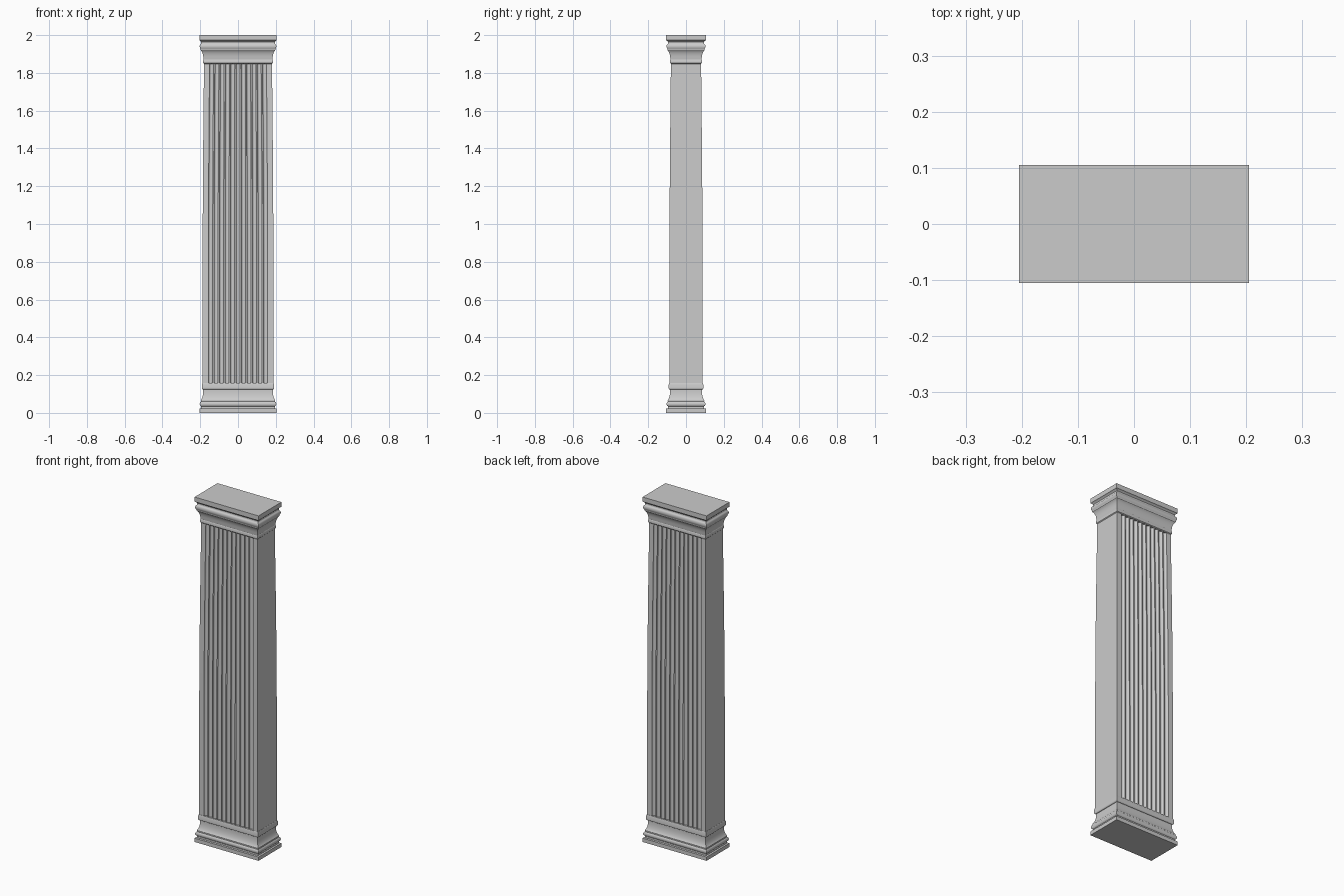
import bpy, bmesh, math

if "Cube" in bpy.data.objects:
    bpy.data.objects.remove(bpy.data.objects["Cube"])

EXTRA = 0.1  # half width minus half depth, constant up the pilaster


def loft(name, rings, caps):
    """Skin a stack of equal-length point loops into one mesh object."""
    bm = bmesh.new()
    loops = [[bm.verts.new(p) for p in ring] for ring in rings]
    n = len(loops[0])
    for a, b in zip(loops, loops[1:]):
        for i in range(n):
            j = (i + 1) % n
            bm.faces.new((a[i], a[j], b[j], b[i]))
    if caps:
        bm.faces.new(loops[0][::-1])
        bm.faces.new(loops[-1])
    me = bpy.data.meshes.new(name)
    bm.to_mesh(me)
    bm.free()
    ob = bpy.data.objects.new(name, me)
    bpy.context.collection.objects.link(ob)
    bpy.ops.object.select_all(action='DESELECT')
    ob.select_set(True)
    bpy.context.view_layer.objects.active = ob
    bpy.ops.object.shade_smooth_by_angle(angle=math.radians(35))
    return ob


def rect(d, z):
    w = d + EXTRA
    return [(-w, -d, z), (w, -d, z), (w, d, z), (-w, d, z)]


def arc(d, z, r, rz, a0, a1, n=6):
    """Moulding curve as (half depth, height) points."""
    pts = []
    for i in range(n + 1):
        a = math.radians(a0 + (a1 - a0) * i / n)
        pts.append((d + r * math.cos(a), z + rz * math.sin(a)))
    return pts


# Base: plinth, torus, concave sweep, upper band
base = [(0.105, 0), (0.105, 0.022), (0.096, 0.024), (0.096, 0.034)]
base += arc(0.093, 0.047, 0.010, 0.013, -80, 70)
base += arc(0.106, 0.118, 0.022, 0.056, 245, 180)
base += [(0.084, 0.124)]
base += arc(0.086, 0.132, 0.006, 0.008, -80, 20, 4)
base += [(0.0915, 0.15), (0.089, 0.157)]
loft("base", [rect(*p) for p in base], True)

# Capital: astragal, cavetto, ovolo, abacus
cap = [(0.080, 1.848), (0.084, 1.852), (0.084, 1.866), (0.082, 1.870)]
cap += arc(0.106, 1.872, 0.023, 0.052, 175, 110)
cap += arc(0.094, 1.940, 0.009, 0.014, -60, 75)
cap += [(0.095, 1.957), (0.095, 1.964), (0.100, 1.970), (0.105, 1.973), (0.105, 2.0)]
loft("capital", [rect(*p) for p in cap], True)

# Shaft: fluted front and back, plain sides, gentle taper
FLUTES, PITCH, RADIUS, STEPS = 11, 0.0272, 0.0105, 8


def shaft_ring(d, z):
    w = d + EXTRA
    k = w / 0.175
    front = [(-w, -d, z)]
    for f in range(FLUTES):
        c = (f - (FLUTES - 1) / 2) * PITCH
        for i in range(STEPS + 1):
            a = math.pi * (1 - i / STEPS)
            front.append(((c + RADIUS * math.cos(a)) * k, -d + RADIUS * math.sin(a) * k, z))
    front.append((w, -d, z))
    return front + [(-x, -y, h) for x, y, h in front]


taper = [(0.088, 0.155), (0.088, 0.5), (0.0875, 0.85), (0.086, 1.2), (0.0835, 1.5), (0.080, 1.852)]
loft("fluted_shaft", [shaft_ring(*p) for p in taper], False)
